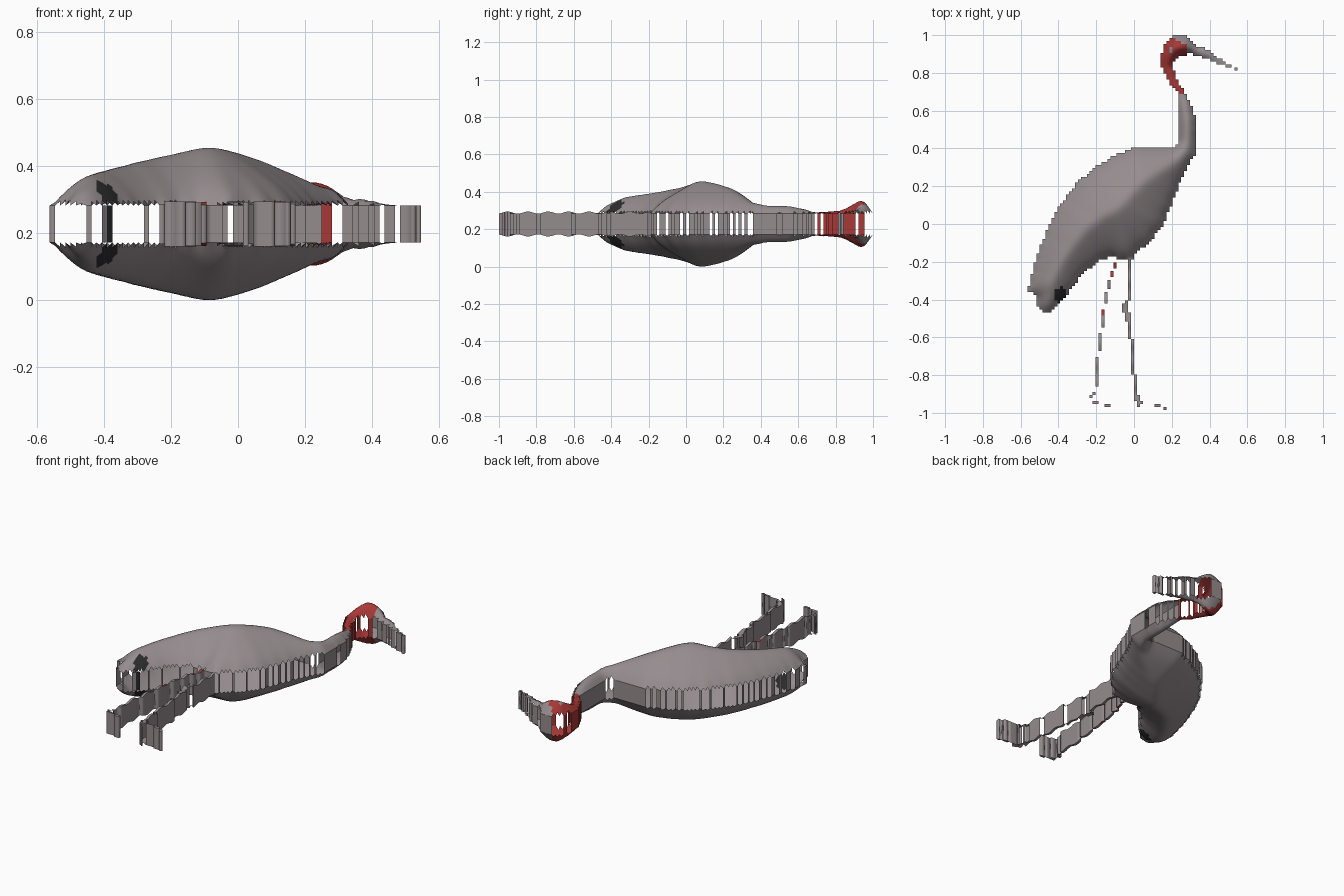
import bpy, math
from mathutils import Vector
from mathutils.geometry import intersect_point_line

if "Cube" in bpy.data.objects:
    bpy.data.objects.remove(bpy.data.objects["Cube"])

P = 1 / 64          # lattice pitch of the stepped outline
MID = 0.2275        # middle plane height
EDGE = 0.055        # half height at the rim


def material(name, rgb):
    m = bpy.data.materials.new(name)
    m.diffuse_color = (*rgb, 1)
    m.use_nodes = True
    m.node_tree.nodes["Principled BSDF"].inputs["Base Color"].default_value = m.diffuse_color
    return m


MATS = [material("warm grey", (0.30, 0.262, 0.27)),
        material("red", (0.39, 0.04, 0.037)),
        material("black", (0.025, 0.025, 0.025))]

# Bird outline seen from above: beak, head, back, tail, belly, neck
OUTLINE = [(.555, .805), (.40, .925), (.33, .945), (.285, 1.0), (.21, 1.0), (.165, .965),
           (.142, .90), (.142, .83), (.175, .77), (.195, .72), (.235, .68), (.235, .48),
           (.22, .41), (.15, .408), (0, .408), (-.10, .37), (-.2, .31), (-.3, .23), (-.4, .1),
           (-.46, -.02), (-.51, -.15), (-.55, -.28), (-.566, -.37), (-.53, -.35),
           (-.52, -.43), (-.47, -.48), (-.43, -.46), (-.36, -.39), (-.27, -.27),
           (-.18, -.20), (-.10, -.17), (-.03, -.2), (0, -.2), (.0, -.165), (.08, -.11),
           (.16, -.01), (.2, .1), (.25, .22), (.328, .37), (.338, .5), (.325, .58),
           (.295, .66), (.27, .71), (.23, .77), (.21, .83), (.215, .875), (.30, .90),
           (.46, .84)]

# Beak, legs and toes as thin strokes: (radius, path)
STROKES = [
    (.014, [(.38, .90), (.46, .86), (.545, .815)]),
    (.016, [(-.03, -.18), (-.03, -.4), (-.04, -.45), (-.02, -.55), (0, -.8), (.02, -.94)]),
    (.016, [(-.05, -.43), (-.045, -.5), (-.02, -.48)]),
    (.014, [(.0, -.92), (.03, -.95), (.11, -.955), (.17, -.975)]),
    (.010, [(.02, -.96), (.05, -1.0)]),
    (.0145, [(-.09, -.18), (-.13, -.3), (-.155, -.42), (-.17, -.55), (-.19, -.7), (-.205, -.9)]),
    (.0145, [(-.23, -.91), (-.215, -.94), (-.13, -.965)]),
]


def in_outline(x, y):
    inside = False
    for (ax, ay), (bx, by) in zip(OUTLINE, OUTLINE[1:] + OUTLINE[:1]):
        if (ay > y) != (by > y) and x < ax + (y - ay) * (bx - ax) / (by - ay):
            inside = not inside
    return inside


def in_stroke(x, y):
    p = Vector((x, y, 0))
    for r, path in STROKES:
        for a, b in zip(path, path[1:]):
            a, b = Vector((*a, 0)), Vector((*b, 0))
            q, t = intersect_point_line(p, a, b)
            if (p - a.lerp(b, min(1, max(0, t)))).length < r:
                return True
    return False


def covered(x, y):
    e = 0.006
    return any(in_outline(x + a, y + b) for a, b in ((0, 0), (e, 0), (-e, 0), (0, e), (0, -e))) \
        or in_stroke(x, y)


mask = {(i, j) for i in range(-37, 38) for j in range(-64, 65) if covered(i * P, j * P)}


def near(c):
    i, j = c
    return ((i + 1, j), (i - 1, j), (i, j + 1), (i, j - 1))


rim = {c for c in mask if any(n not in mask for n in near(c))}
inner = sorted(mask - rim)

# Raise the inside by its distance to the rim, then soften the ridge
u = {c: 0.0 for c in mask}
for c in inner:
    u[c] = (P * math.sqrt(min((c[0] - a) ** 2 + (c[1] - b) ** 2 for a, b in rim))) ** 0.7
for step in range(8):
    new = {c: 0.5 * u[c] + 0.125 * sum(u[n] for n in near(c)) for c in inner}
    u.update(new)
k = (MID - EDGE) / max(u.values())


def half(c):
    leg = 0.006 * (1 + math.sin(c[1] * 0.9)) if c[1] * P < -0.2 and c[0] * P > -0.25 else 0
    head = 1 + 0.45 * max(0, 1 - abs(c[1] * P - .93) / .1)       # fuller head
    return EDGE + leg * (c in rim) + k * u[c] * head


def colour(x, y, shell=1):
    if y > .69 and x < .285 and y < .985 - max(0, x - .2) * .5:
        return 0 if math.hypot(x - .2, y - .92) < .012 else 1     # red head and neck, grey eye
    if shell and (-.29 < y < -.2 and -.135 < x < -.07 or -.48 < y < -.42 and -.18 < x < -.13):
        return 1                                                  # red flecks on the back leg
    if math.hypot((x + .388) / .036, (y + .38) / .045) < 1:
        return 2                                                  # dark tail patch
    return 0


def build(name, faces, shell):
    """faces: lists of (cell, side) corners"""
    ids, verts, polys = {}, [], []
    for f in faces:
        for c, s in f:
            if (c, s) not in ids:
                ids[c, s] = len(verts)
                verts.append((c[0] * P, c[1] * P, MID + s * half(c)))
        polys.append([ids[v] for v in f])
    me = bpy.data.meshes.new(name)
    me.from_pydata(verts, [], polys)
    for m in MATS:
        me.materials.append(m)
    for p in me.polygons:
        p.material_index = colour(p.center.x, p.center.y, shell)
        p.use_smooth = True
    bpy.context.collection.objects.link(bpy.data.objects.new(name, me))


def full(i, j):
    return all(c in mask for c in ((i, j), (i + 1, j), (i + 1, j + 1), (i, j + 1)))


# Upper and lower shells
upper, lower = [], []
for i, j in sorted(mask):
    if full(i, j):
        q = [(i, j), (i + 1, j), (i + 1, j + 1), (i, j + 1)]
        upper.append([(c, 1) for c in q])
        lower.append([(c, -1) for c in reversed(q)])
build("upper_shell", upper, 1)
build("lower_shell", lower, 1)

# Rim strips: walls between neighbouring rim points, leaving slots at the steps
walls = []
for c in sorted(rim):
    i, j = c
    for n, sides in (((i + 1, j), ((i, j), (i, j - 1))), ((i, j + 1), ((i - 1, j), (i, j)))):
        first, second = (full(*s) for s in sides)
        if n in rim and not (first and second):
            a, b = (n, c) if second else (c, n)
            walls.append([(b, -1), (a, -1), (a, 1), (b, 1)])
    # the dark tail patch is closed across a step
    d = (i + 1, j + 1)
    if d in rim and -.41 < i * P < -.38 and j * P < -.35:
        walls.append([(c, -1), (d, -1), (d, 1), (c, 1)])
build("rim_strips", walls, 0)
